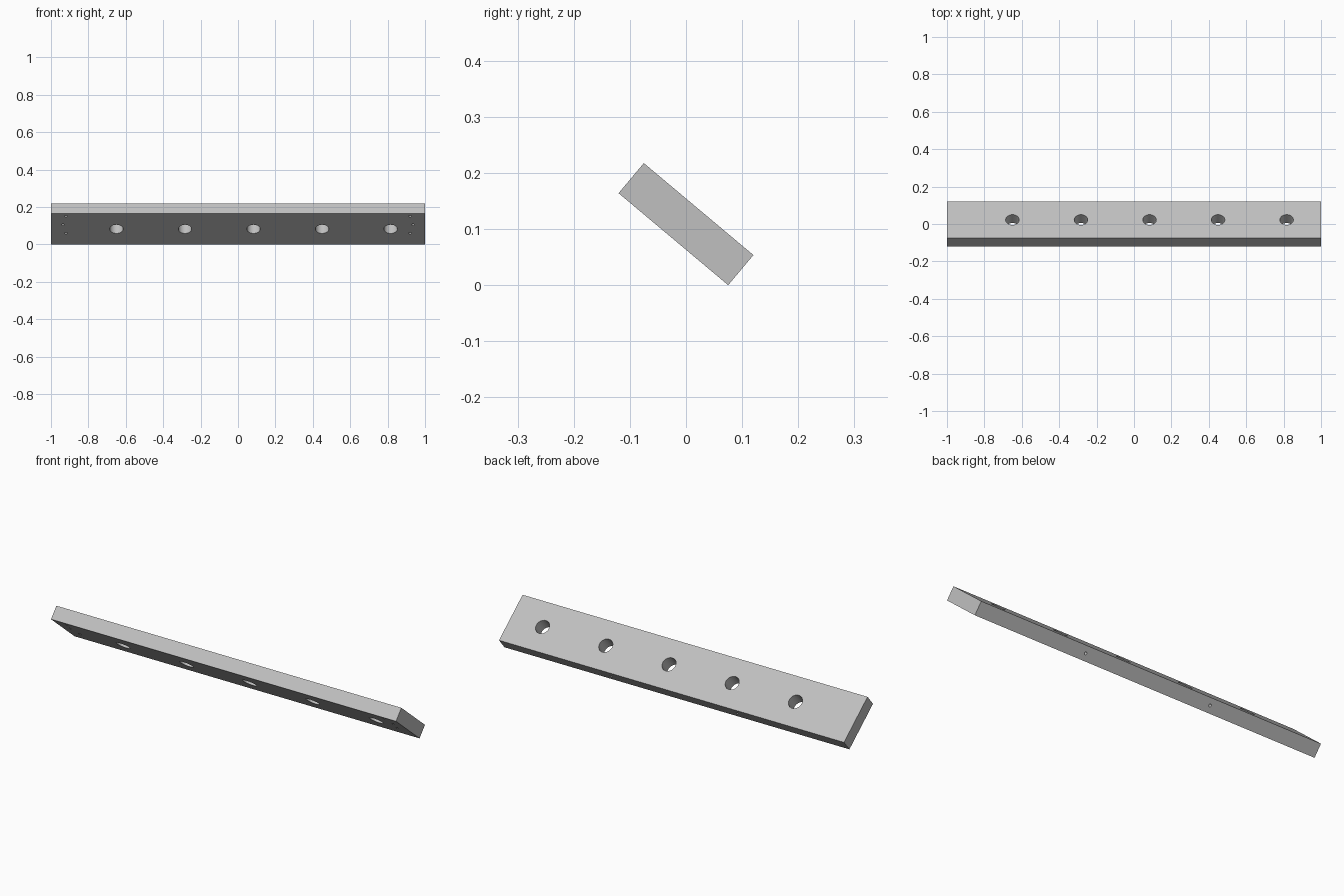
import bpy
import math
from mathutils import Matrix, Vector

cube = bpy.data.objects.get("Cube")
if cube:
    bpy.data.objects.remove(cube, do_unlink=True)

LENGTH, WIDTH, THICK = 2.0, 0.255, 0.07
TILT = math.radians(-40)
HEIGHT = WIDTH * math.sin(-TILT) + THICK * math.cos(TILT)
PLACE = Matrix.Translation((0, 0, HEIGHT / 2)) @ Matrix.Rotation(TILT, 4, "X")

steel = bpy.data.materials.new("light grey metal")
steel.use_nodes = True
colour = (0.53, 0.53, 0.53, 1)
steel.diffuse_color = colour
steel.node_tree.nodes["Principled BSDF"].inputs["Base Color"].default_value = colour

# Flat bar, cut in its own upright frame and tilted at the end
bpy.ops.mesh.primitive_cube_add(size=1)
bar = bpy.context.object
bar.name = "drilled_bar"
bar.data.transform(Matrix.Diagonal((LENGTH, WIDTH, THICK, 1)))
bar.data.materials.append(steel)


def drill(name, centre, radius, depth, sides, axis="Z"):
    """Cut a round hole through the bar with a hidden cylinder."""
    bpy.ops.mesh.primitive_cylinder_add(vertices=sides, radius=radius, depth=depth)
    cutter = bpy.context.object
    cutter.name = name + "_cutter"
    turn = Matrix.Rotation(math.pi / 2, 4, "X") if axis == "Y" else Matrix()
    cutter.data.transform(Matrix.Translation(Vector(centre)) @ turn)
    cutter.data.materials.append(steel)
    mod = bar.modifiers.new(name, "BOOLEAN")
    mod.operation = "DIFFERENCE"
    mod.solver = "EXACT"
    mod.object = cutter
    bpy.context.view_layer.objects.active = bar
    bpy.ops.object.modifier_apply(modifier=name)
    bpy.data.objects.remove(cutter, do_unlink=True)


# Row of five large through holes
for i in range(5):
    drill("bolt_hole", (-0.65 + i * 0.3665, 0, 0), 0.036, THICK * 2, 48)

# Three small blind holes near each end of the underside
for side in (-1, 1):
    for x, y in ((0.92, 0.036), (0.936, -0.036), (0.92, -0.106)):
        drill("screw_hole", (side * x, y, -THICK / 2), 0.007, 0.07, 16)

# Two small blind holes in the lower long edge
for side in (-1, 1):
    drill("edge_hole", (side * 0.366, WIDTH / 2, 0), 0.007, 0.08, 16, "Y")

# Smooth the hole walls, keep the bar edges crisp
bpy.ops.object.select_all(action="DESELECT")
bar.select_set(True)
bpy.context.view_layer.objects.active = bar
bpy.ops.object.shade_smooth_by_angle(angle=math.radians(30))
bar.matrix_world = PLACE
